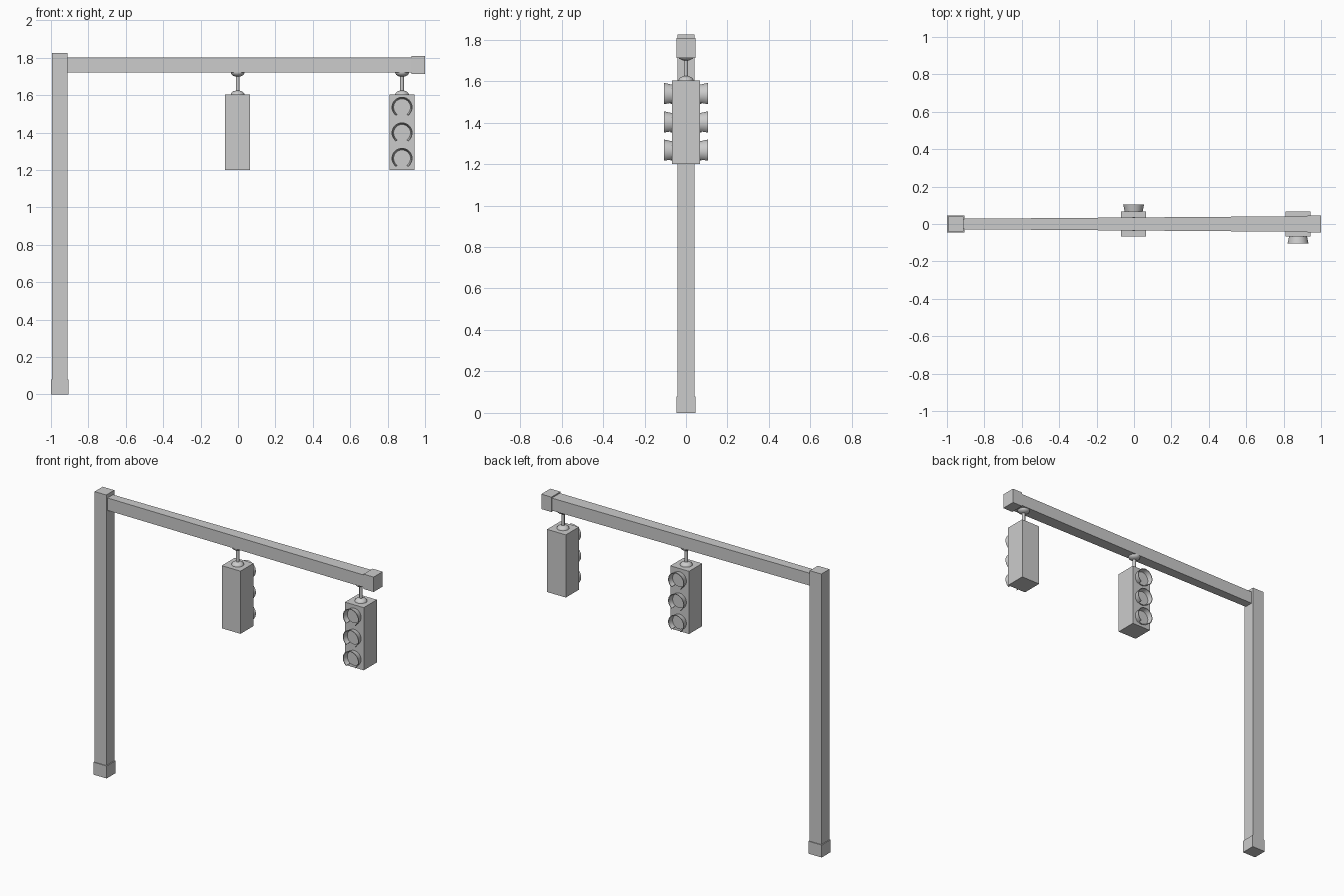
import bpy, bmesh
from math import sin, cos, pi, radians

if "Cube" in bpy.data.objects:
    bpy.data.objects.remove(bpy.data.objects["Cube"])


def make(name, bm, smooth=False):
    bmesh.ops.recalc_face_normals(bm, faces=bm.faces)
    me = bpy.data.meshes.new(name)
    bm.to_mesh(me)
    bm.free()
    ob = bpy.data.objects.new(name, me)
    bpy.context.collection.objects.link(ob)
    if smooth:
        bpy.ops.object.select_all(action='DESELECT')
        ob.select_set(True)
        bpy.context.view_layer.objects.active = ob
        bpy.ops.object.shade_smooth_by_angle(angle=radians(40))
    return ob


def box(name, x0, x1, y, z0, z1, y_end=None):
    """Box symmetric in y; y_end gives a different half depth at x1."""
    bm = bmesh.new()
    bmesh.ops.create_cube(bm, size=2)
    for v in bm.verts:
        right = v.co.x > 0
        half = y_end if (right and y_end) else y
        v.co = (x1 if right else x0, v.co.y * half, z1 if v.co.z > 0 else z0)
    return make(name, bm)


def lathe(name, x, profile, n=24):
    """Spin (radius, z) points around a vertical axis at x."""
    bm = bmesh.new()
    vs = [bm.verts.new((x + r, 0, z)) for r, z in profile]
    es = [bm.edges.new(p) for p in zip(vs, vs[1:])]
    bmesh.ops.spin(bm, geom=vs + es, cent=(x, 0, 0), axis=(0, 0, 1),
                   angle=2 * pi, steps=n, use_duplicate=False)
    bmesh.ops.remove_doubles(bm, verts=bm.verts, dist=1e-5)
    return make(name, bm, True)


def lens(name, x, z, side, n=28):
    """Short round lens standing out of the housing face."""
    bm = bmesh.new()
    rings = [[bm.verts.new((x + r * cos(2 * pi * i / n), side * y, z + r * sin(2 * pi * i / n)))
              for i in range(n)] for r, y in ((0.045, 0.06), (0.045, 0.075))]
    for i in range(n):
        j = (i + 1) % n
        bm.faces.new((rings[0][i], rings[0][j], rings[1][j], rings[1][i]))
    bm.faces.new(rings[0])
    bm.faces.new(rings[1])
    make(name, bm, True)


def visor(name, x, z, side, n=26, gap=35):
    """Flared hood around the lens, open at the bottom."""
    bm = bmesh.new()
    section = ((0.047, 0.062), (0.056, 0.105), (0.052, 0.105), (0.043, 0.062))
    cols = []
    for i in range(n + 1):
        a = radians(-90 + gap + (360 - 2 * gap) * i / n)
        cols.append([bm.verts.new((x + r * cos(a), side * y, z + r * sin(a)))
                     for r, y in section])
    for a, b in zip(cols, cols[1:]):
        for k in range(4):
            m = (k + 1) % 4
            bm.faces.new((a[k], a[m], b[m], b[k]))
    bm.faces.new(cols[0])
    bm.faces.new(cols[-1])
    make(name, bm, True)


# Post and arm
box("post_base", -1.0, -0.905, 0.046, 0, 0.08)
box("post", -0.994, -0.911, 0.041, 0.04, 1.824)
box("arm", -0.915, 0.95, 0.028, 1.72, 1.80, 0.042)
box("arm_end_cap", 0.928, 1.0, 0.046, 1.712, 1.808)

# Hanging signals: the middle one faces back, the end one faces front
dome = [(0.037 * cos(t * pi / 12), 0.023 * sin(t * pi / 12)) for t in range(7)]
for label, x, side in (("middle", -0.002, 1), ("end", 0.877, -1)):
    box(label + "_housing", x - 0.067, x + 0.067, 0.067, 1.20, 1.604)
    lathe(label + "_lower_dome", x, [(0, 1.602)] + [(r, 1.602 + h) for r, h in dome])
    lathe(label + "_upper_dome", x, [(0, 1.721)] + [(r, 1.721 - h) for r, h in dome])
    lathe(label + "_hanger_rod", x, [(0, 1.61), (0.01, 1.61), (0.01, 1.715), (0, 1.715)], 12)
    for colour, z in (("top", 1.535), ("centre", 1.398), ("bottom", 1.262)):
        lens(f"{label}_{colour}_lens", x, z, side)
        visor(f"{label}_{colour}_visor", x, z, side)
